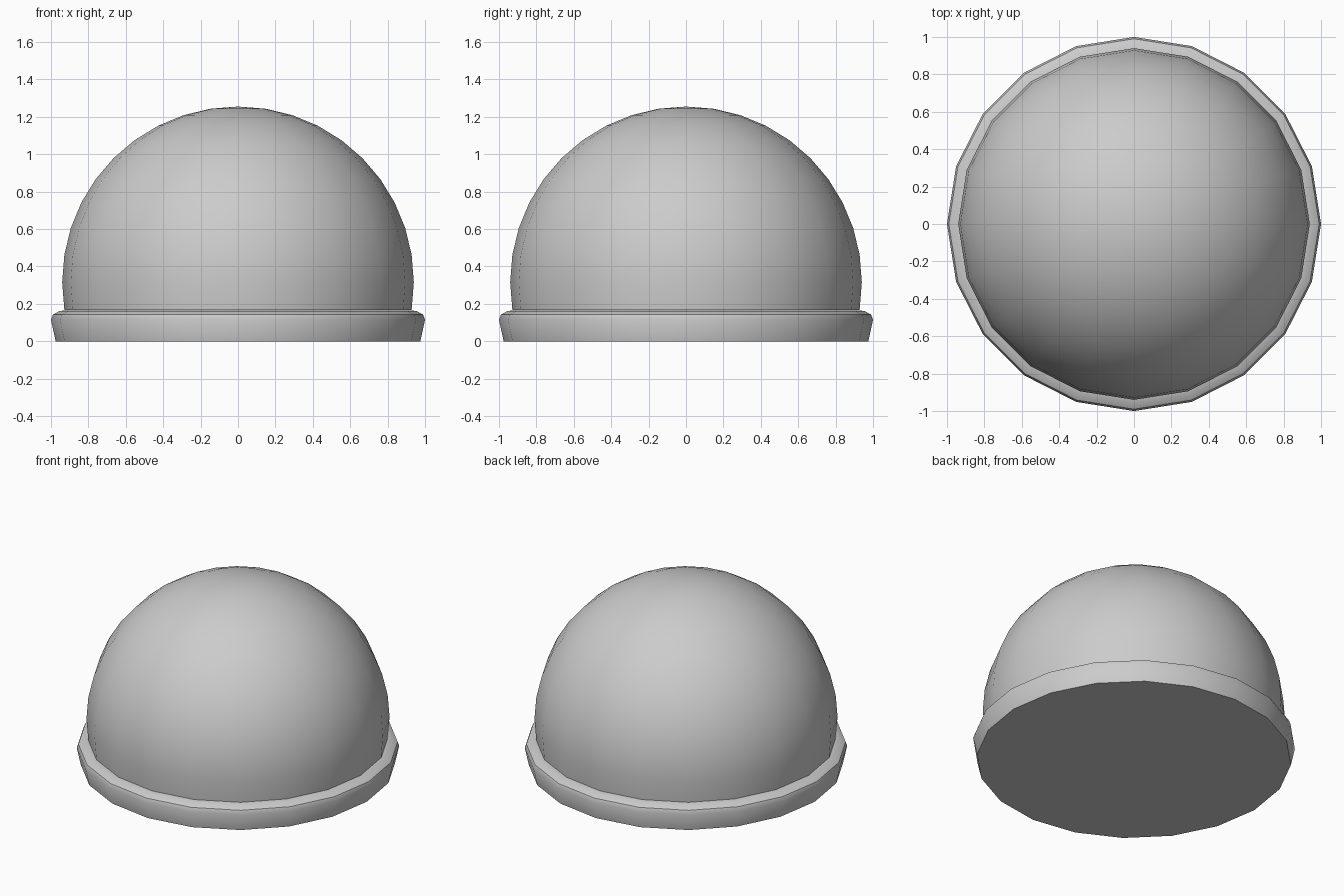
import bpy, bmesh, math

if "Cube" in bpy.data.objects:
    bpy.data.objects.remove(bpy.data.objects["Cube"])

SIDES = 20


def lathe(name, profile, angle=35):
    """Revolve an (r, z) profile around z; r = 0 makes a pole."""
    bm = bmesh.new()
    rings = []
    for r, z in profile:
        if r < 1e-6:
            rings.append([bm.verts.new((0, 0, z))] * SIDES)
        else:
            rings.append([bm.verts.new((r * math.cos(2 * math.pi * i / SIDES),
                                        r * math.sin(2 * math.pi * i / SIDES), z))
                          for i in range(SIDES)])
    for a, b in zip(rings, rings[1:]):
        for i in range(SIDES):
            j = (i + 1) % SIDES
            bm.faces.new(list(dict.fromkeys((a[i], a[j], b[j], b[i]))))
    bmesh.ops.recalc_face_normals(bm, faces=bm.faces)
    mesh = bpy.data.meshes.new(name)
    bm.to_mesh(mesh)
    bm.free()
    obj = bpy.data.objects.new(name, mesh)
    bpy.context.collection.objects.link(obj)
    bpy.ops.object.select_all(action='DESELECT')
    obj.select_set(True)
    bpy.context.view_layer.objects.active = obj
    bpy.ops.object.shade_smooth_by_angle(angle=math.radians(angle))
    return obj


# Flared base ring with a rounded top lip and closed underside
lathe("base_rim", [(0, 0), (0.975, 0), (1.0, 0.115), (0.99, 0.142),
                   (0.955, 0.162), (0.92, 0.165)])

# Dome: sphere cut just below its equator
R, CENTRE = 0.94, 0.315
lathe("dome", [(R * math.cos(math.radians(a)), CENTRE + R * math.sin(math.radians(a)))
               for a in range(-9, 91, 9)])
